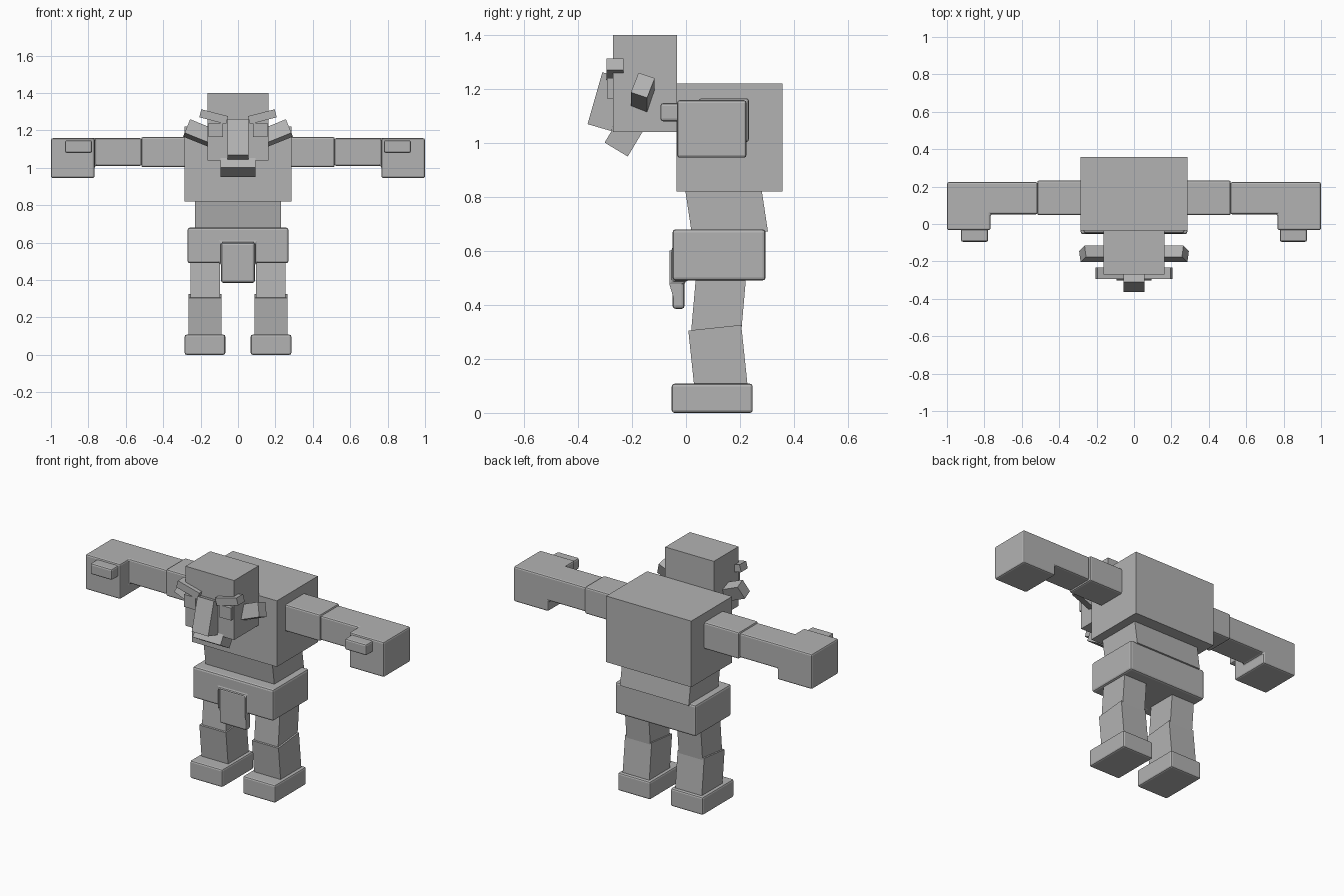
import bpy, bmesh, math
from mathutils import Matrix, Euler, Vector

if "Cube" in bpy.data.objects:
    bpy.data.objects.remove(bpy.data.objects["Cube"])

stone = bpy.data.materials.new("plain grey")
stone.diffuse_color = (0.45, 0.45, 0.45, 1)
stone.use_nodes = True
stone.node_tree.nodes["Principled BSDF"].inputs["Base Color"].default_value = stone.diffuse_color


def block(name, x, y, z, rot=(0, 0), side=1, bevel=0.0, add=None):
    """Box from ranges, tilted about x and y (degrees); `add` is a second box fused on."""
    def mesh_object(label, rx, ry, rz, tilt):
        bm = bmesh.new()
        bmesh.ops.create_cube(bm, size=1)
        size = [r[1] - r[0] for r in (rx, ry, rz)]
        mid = Vector([(r[0] + r[1]) / 2 for r in (rx, ry, rz)])
        mid.x *= side
        turn = Euler((math.radians(tilt[0]), math.radians(tilt[1] * side), 0)).to_matrix().to_4x4()
        bm.transform(Matrix.Translation(mid) @ turn @ Matrix.Diagonal((*size, 1)))
        me = bpy.data.meshes.new(label)
        bm.to_mesh(me)
        bm.free()
        me.materials.append(stone)
        ob = bpy.data.objects.new(label, me)
        bpy.context.collection.objects.link(ob)
        return ob

    ob = mesh_object(name, x, y, z, rot)
    if add:
        helper = mesh_object(name + "_helper", *add, (0, 0))
        helper.hide_render = True
        helper.hide_viewport = True
        union = ob.modifiers.new("Fuse", 'BOOLEAN')
        union.operation, union.solver, union.object = 'UNION', 'EXACT', helper
    if bevel:
        bev = ob.modifiers.new("Bevel", 'BEVEL')
        bev.width, bev.segments, bev.limit_method = bevel, 2, 'ANGLE'
    return ob


def span(mid, size):
    return (mid - size / 2, mid + size / 2)


# Body
block("torso", (-.285, .285), (-.035, .357), (.82, 1.22))
block("waist", (-.23, .23), span(.15, .28), span(.75, .2), rot=(8.5, 0))
block("hips", (-.27, .27), (-.05, .295), (.49, .68), bevel=.012,
      add=((-.09, .09), (-.05, -.005), (.385, .6)))

# Head and face
block("head", (-.163, .163), (-.27, -.034), (1.04, 1.40))
block("nose", (-.055, .055), span(-.2925, .093), span(1.1525, .2), rot=(-16, 0))
block("chin", (-.093, .093), span(-.225, .1), span(1.031, .13), rot=(-31, 0))

for side, tag in ((-1, "right"), (1, "left")):
    # Face pairs
    block("eye_" + tag, (.08, .157), (-.293, -.25), (1.165, 1.24), side=side)
    block("brow_" + tag, span(.13, .148), (-.295, -.232), span(1.273, .044), rot=(0, -14.5), side=side)
    block("ear_" + tag, span(.21, .14), span(-.16, .064), span(1.187, .083), rot=(-20, -22), side=side)
    # Arms
    block("upper_arm_" + tag, (.27, .517), (.047, .233), (1.003, 1.165), side=side, bevel=.01)
    block("forearm_and_hand_" + tag, (.767, 1.0), (-.033, .224), (.945, 1.158), side=side, bevel=.01,
          add=((.515, .85), (.052, .224), (1.01, 1.158)))
    block("thumb_" + tag, (.78, .925), (-.095, .0), (1.08, 1.147), side=side, bevel=.01)
    # Legs
    block("thigh_" + tag, (.095, .255), span(.121, .185), (.29, .52), rot=(-5, 0), side=side)
    block("shin_" + tag, (.087, .265), span(.119, .197), (.078, .316), rot=(6, 0), side=side)
    block("foot_" + tag, (.068, .285), (-.053, .247), (0, .108), side=side, bevel=.01)
